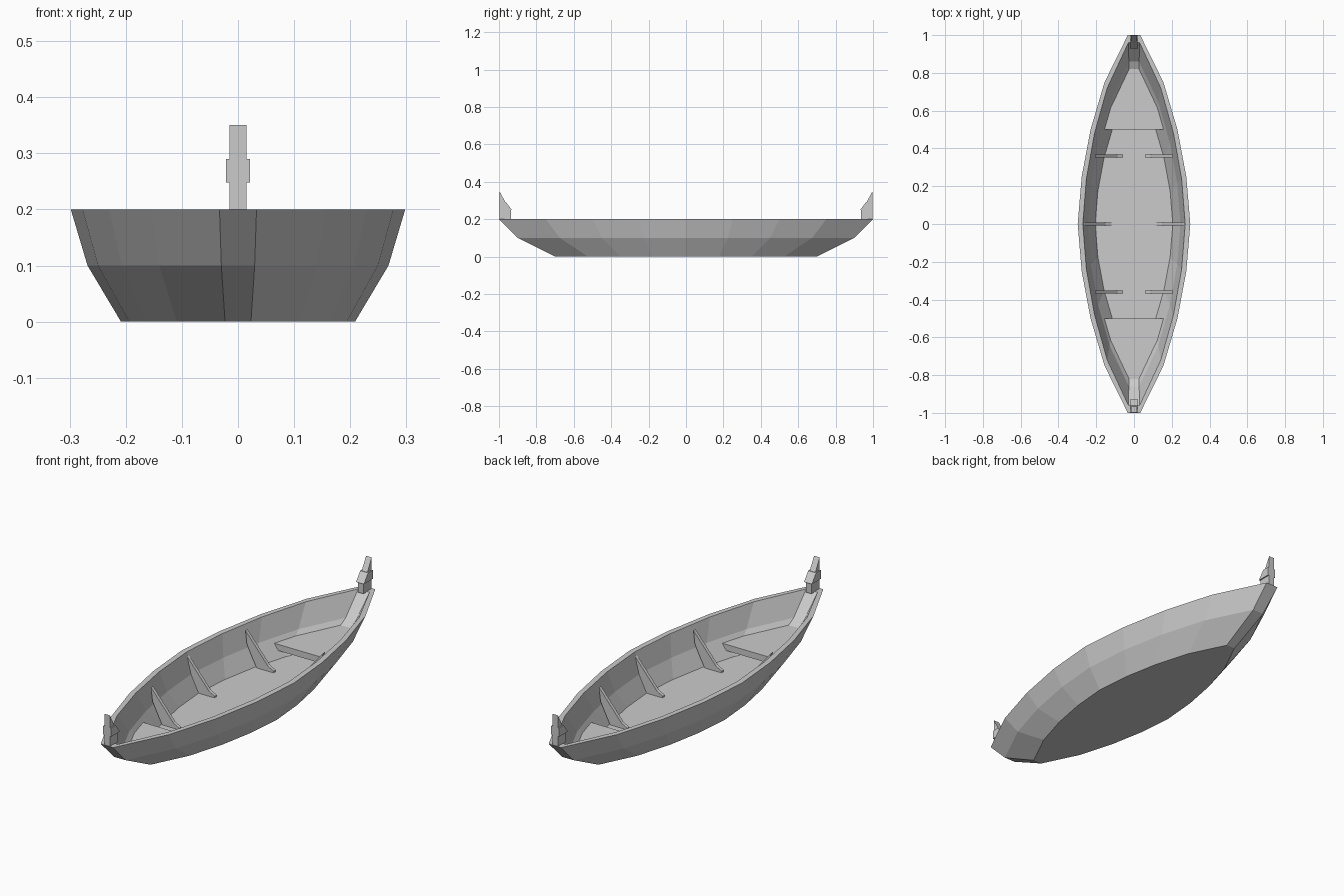
import bpy, bmesh

if "Cube" in bpy.data.objects:
    bpy.data.objects.remove(bpy.data.objects["Cube"])

# Gunwale outline: half-width and distance from midships
QUARTER = [(0.033, 1.0), (0.156, 0.75), (0.23, 0.5), (0.277, 0.25), (0.298, 0.0)]
SIDE = QUARTER + [(x, -y) for x, y in reversed(QUARTER[:-1])]
OUTLINE = SIDE + [(-x, y) for x, y in reversed(SIDE)]


def loft(name, rings):
    """Join equal rings of points with quads and cap both ends."""
    bm = bmesh.new()
    loops = [[bm.verts.new(p) for p in ring] for ring in rings]
    for a, b in zip(loops, loops[1:]):
        for i in range(len(a)):
            j = (i + 1) % len(a)
            bm.faces.new((a[i], a[j], b[j], b[i]))
    bm.faces.new(loops[0])
    bm.faces.new(loops[-1])
    bmesh.ops.recalc_face_normals(bm, faces=bm.faces)
    mesh = bpy.data.meshes.new(name)
    bm.to_mesh(mesh)
    bm.free()
    obj = bpy.data.objects.new(name, mesh)
    bpy.context.collection.objects.link(obj)
    return obj


def hull_ring(sx, sy, z):
    return [(x * sx, y * sy, z) for x, y in OUTLINE]


# Hull shell: outer bottom up to the rim, then down inside to the floor
loft("hull", [hull_ring(*level) for level in (
    (0.7, 0.7, 0.0), (0.9, 0.9, 0.1), (1.0, 1.0, 0.2),
    (0.91, 0.96, 0.2), (0.825, 0.86, 0.1), (0.69, 0.70, 0.02))])

# Rib knees: a braced triangle on each side at three stations
KNEE = [(0.12, 0.018), (0.12, 0.028), (0.15, 0.045), (0.27, 0.185), (0.262, 0.12), (0.21, 0.018)]
for label, y, shift in (("front", -0.36, 0.063), ("middle", 0.0, 0.0), ("back", 0.36, 0.063)):
    for side, s in (("left", -1), ("right", 1)):
        loft(f"{label}_{side}_rib",
             [[(s * (x - shift), y + t, z) for x, z in KNEE] for t in (-0.008, 0.008)])

# Stem post profile in three slabs (distance from midships, height); the middle one is a wider collar
POST = (
    ("post_base", 0.015, [(0.998, 0.198), (0.998, 0.25), (0.935, 0.25), (0.935, 0.198)]),
    ("post_collar", 0.021, [(0.998, 0.248), (0.998, 0.29), (0.962, 0.29), (0.93, 0.248)]),
    ("post_tip", 0.015, [(0.998, 0.29), (0.998, 0.35), (0.965, 0.29)]),
)
# End deck, tapering downward with the hull sides
DECK_TOP = [(0.162, 0.5), (0.123, 0.62), (0.026, 0.83)]
DECK_BOTTOM = [(0.142, 0.5), (0.11, 0.6), (0.024, 0.775)]

for label, e in (("front", -1), ("back", 1)):
    rings = []
    for z, pts in ((0.05, DECK_BOTTOM), (0.08, DECK_TOP)):
        rings.append([(x, e * y, z) for x, y in pts] + [(-x, e * y, z) for x, y in reversed(pts)])
    loft(f"{label}_deck", rings)
    for part, w, profile in POST:
        loft(f"{label}_{part}", [[(x, e * y, z) for y, z in profile] for x in (-w, w)])
